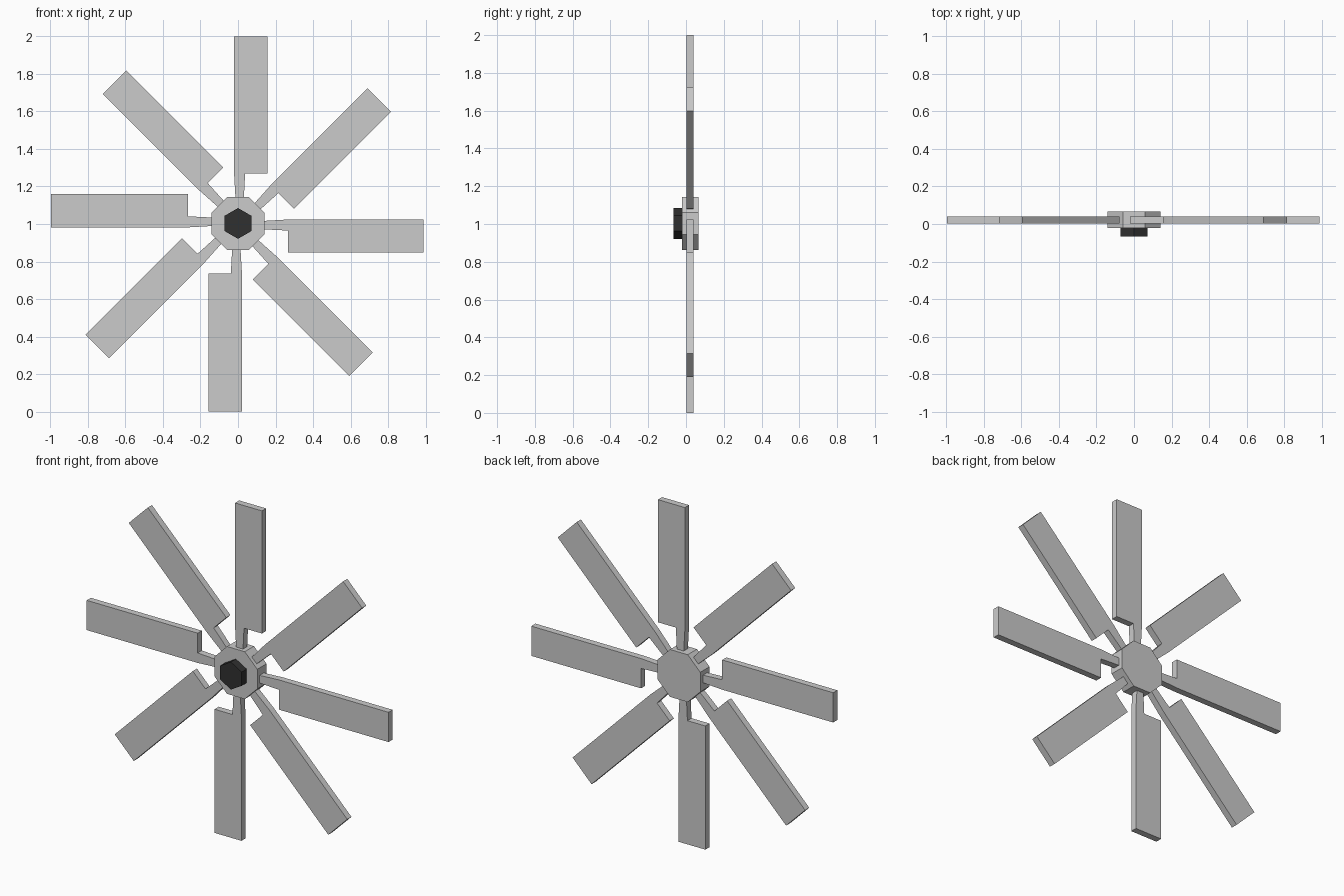
import bpy
import bmesh
from math import sin, cos, pi

if "Cube" in bpy.data.objects:
    bpy.data.objects.remove(bpy.data.objects["Cube"])

CZ = 1.003  # height of the wheel axis


def prism(name, outline, y0, y1):
    """Extrude an (x, z) outline from y0 (front) to y1 (back)."""
    bm = bmesh.new()
    front = [bm.verts.new((x, y0, z)) for x, z in outline]
    back = [bm.verts.new((x, y1, z)) for x, z in outline]
    n = len(outline)
    bm.faces.new(front)
    bm.faces.new(back[::-1])
    for i in range(n):
        j = (i + 1) % n
        bm.faces.new((front[j], front[i], back[i], back[j]))
    bmesh.ops.recalc_face_normals(bm, faces=bm.faces)
    mesh = bpy.data.meshes.new(name)
    bm.to_mesh(mesh)
    bm.free()
    obj = bpy.data.objects.new(name, mesh)
    bpy.context.collection.objects.link(obj)
    return obj


def polygon(radius, sides, phase):
    return [(radius * sin(phase + 2 * pi * i / sides),
             CZ + radius * cos(phase + 2 * pi * i / sides)) for i in range(sides)]


# Octagonal hub with a flat side facing every blade
prism("hub", polygon(0.141 / cos(pi / 8), 8, pi / 8), -0.02, 0.067)

# Dark hexagonal cap on the front
cap = prism("hub_cap", polygon(0.082, 6, 0), -0.067, -0.02)
dark = bpy.data.materials.new("dark_cap")
dark.diffuse_color = (0.03, 0.03, 0.03, 1)
dark.use_nodes = True
dark.node_tree.nodes["Principled BSDF"].inputs["Base Color"].default_value = dark.diffuse_color
cap.data.materials.append(dark)

# Eight offset paddles on tapered stems, clockwise from the top
tips = [0.997, 0.998, 0.99, 0.995, 1.003, 0.994, 0.998, 0.998]
for i, tip in enumerate(tips):
    a = i * pi / 4
    shape = [(-0.012, 0.11), (-0.021, 0.267), (-0.021, tip), (0.156, tip),
             (0.156, 0.267), (0.038, 0.267), (0.03, 0.11)]
    prism(f"blade_{i + 1}",
          [(u * cos(a) + r * sin(a), CZ - u * sin(a) + r * cos(a)) for u, r in shape],
          0.002, 0.041)
